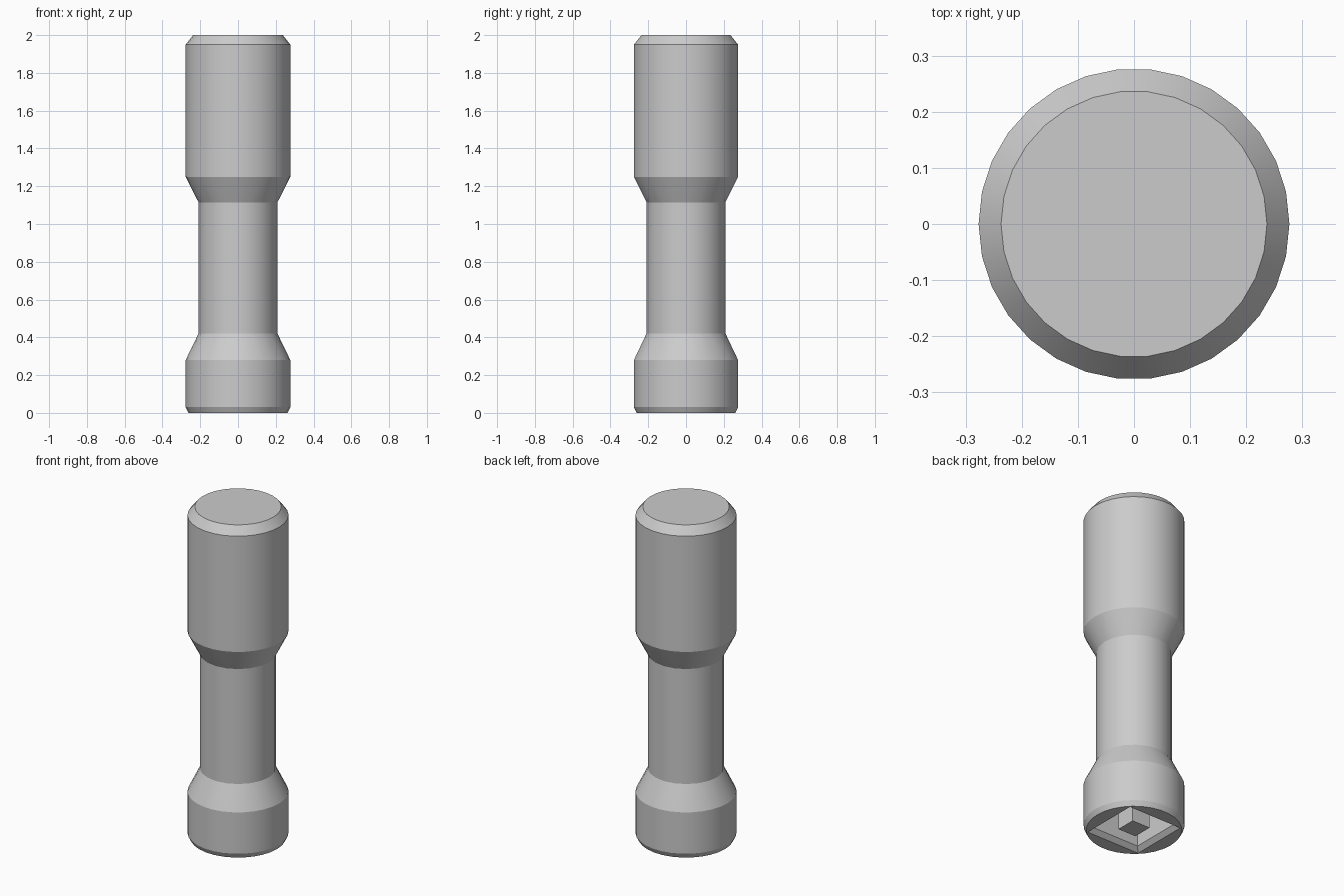
import bpy, bmesh, math

if "Cube" in bpy.data.objects:
    bpy.data.objects.remove(bpy.data.objects["Cube"])

steel = bpy.data.materials.new("steel grey")
steel.diffuse_color = (0.6, 0.6, 0.6, 1)
steel.use_nodes = True
steel.node_tree.nodes["Principled BSDF"].inputs["Base Color"].default_value = steel.diffuse_color


def stitch(bm, a, b):
    """Join two rings of (verts, phase); their side counts may differ."""
    (va, pa), (vb, pb) = a, b
    na, nb = len(va), len(vb)
    if na == nb and pa == pb:
        for i in range(na):
            k = (i + 1) % na
            bm.faces.new((va[i], va[k], vb[k], vb[i]))
        return
    i = j = 0
    while i < na or j < nb:
        mid_a = pa + (i + 0.5) * 2 * math.pi / na
        mid_b = pb + (j + 0.5) * 2 * math.pi / nb
        if j >= nb or (i < na and mid_a < mid_b):
            bm.faces.new((va[i % na], va[(i + 1) % na], vb[j % nb]))
            i += 1
        else:
            bm.faces.new((va[i % na], vb[(j + 1) % nb], vb[j % nb]))
            j += 1


def loft(name, profile):
    """Closed solid through rings given as (z, radius, sides, phase)."""
    bm = bmesh.new()
    rings = []
    for z, r, n, phase in profile:
        angles = [phase + 2 * math.pi * k / n for k in range(n)]
        rings.append(([bm.verts.new((r * math.cos(t), r * math.sin(t), z))
                       for t in angles], phase))
    for a, b in zip(rings, rings[1:]):
        stitch(bm, a, b)
    bm.faces.new(rings[0][0])
    bm.faces.new(rings[-1][0])
    bmesh.ops.recalc_face_normals(bm, faces=bm.faces)
    mesh = bpy.data.meshes.new(name)
    bm.to_mesh(mesh)
    bm.free()
    mesh.materials.append(steel)
    obj = bpy.data.objects.new(name, mesh)
    bpy.context.collection.objects.link(obj)
    bpy.ops.object.select_all(action='DESELECT')
    obj.select_set(True)
    bpy.context.view_layer.objects.active = obj
    bpy.ops.object.shade_smooth_by_angle(angle=math.radians(20))
    return obj


def circle(z, r, n=30):
    return (z, r, n, 0.0)


def square(z, half):
    return (z, half * math.sqrt(2), 4, math.pi / 4)


# Handle body: square socket in the base, foot, slim neck and thick head
loft("handle_body", [
    square(0.32, 0.155), square(0.025, 0.155), square(0, 0.18),
    circle(0, 0.262), circle(0.03, 0.277), circle(0.28, 0.277),
    circle(0.42, 0.209, 20), circle(1.115, 0.209, 20),
    circle(1.25, 0.277), circle(1.95, 0.277), circle(2, 0.237),
])

# Square pin standing in the middle of the socket
loft("socket_pin", [square(0.33, 0.06), square(0.01, 0.06)])
